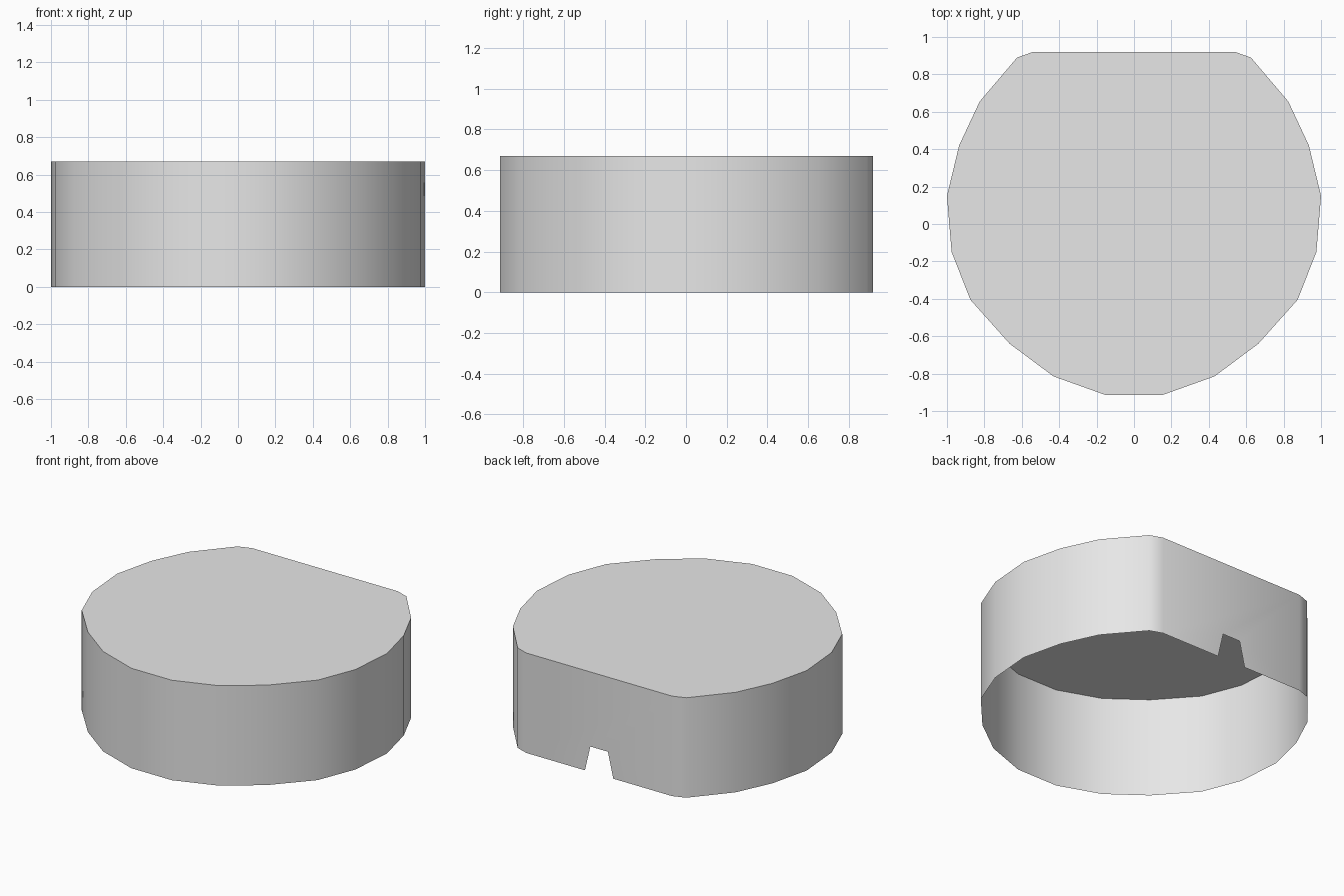
import bpy
import bmesh
from math import radians

default_cube = bpy.data.objects.get("Cube")
if default_cube:
    bpy.data.objects.remove(default_cube, do_unlink=True)

HEIGHT = 0.67

# Material
grey = bpy.data.materials.new("light grey")
grey.use_nodes = True
colour = (0.8, 0.8, 0.8, 1)
grey.diffuse_color = colour
grey.node_tree.nodes["Principled BSDF"].inputs["Base Color"].default_value = colour

# Half outline from the flat back round to the front, then mirrored
half_outline = [(0.54, 0.92), (0.625, 0.89), (0.825, 0.655), (0.935, 0.42),
                (1, 0.15), (0.975, -0.15), (0.875, -0.405), (0.665, -0.64),
                (0.43, -0.815), (0.15, -0.915)]
outline = half_outline + [(-x, y) for x, y in reversed(half_outline)]

# Notch in the lower edge of the back wall, listed from right to left
half_notch = [(0.065, 0.17), (0.105, 0)]
notch = [(-x, z) for x, z in reversed(half_notch)] + half_notch


def build_shell(name):
    """Open-bottomed cover: flat lid, single-skin wall, notched back."""
    bm = bmesh.new()
    lower = [bm.verts.new((x, y, 0)) for x, y in outline]
    upper = [bm.verts.new((x, y, HEIGHT)) for x, y in outline]

    # Lid
    bm.faces.new(list(reversed(upper)))

    # Curved wall
    for i in range(len(outline) - 1):
        bm.faces.new((lower[i + 1], lower[i], upper[i], upper[i + 1]))

    # Flat back wall with the notch left open
    back_y = outline[0][1]
    notch_verts = [bm.verts.new((x, back_y, z)) for x, z in notch]
    bm.faces.new([upper[0], upper[-1], lower[-1]] + notch_verts + [lower[0]])

    # Make every face look outward from the lid
    bmesh.ops.recalc_face_normals(bm, faces=bm.faces)
    bm.faces.ensure_lookup_table()
    if bm.faces[0].normal.z < 0:
        bmesh.ops.reverse_faces(bm, faces=bm.faces)

    mesh = bpy.data.meshes.new(name)
    bm.to_mesh(mesh)
    bm.free()
    mesh.materials.append(grey)
    obj = bpy.data.objects.new(name, mesh)
    bpy.context.collection.objects.link(obj)
    return obj


cover = build_shell("cover_shell")

# Smooth wall, crisp lid edge
bpy.ops.object.select_all(action="DESELECT")
cover.select_set(True)
bpy.context.view_layer.objects.active = cover
bpy.ops.object.shade_smooth_by_angle(angle=radians(40))
